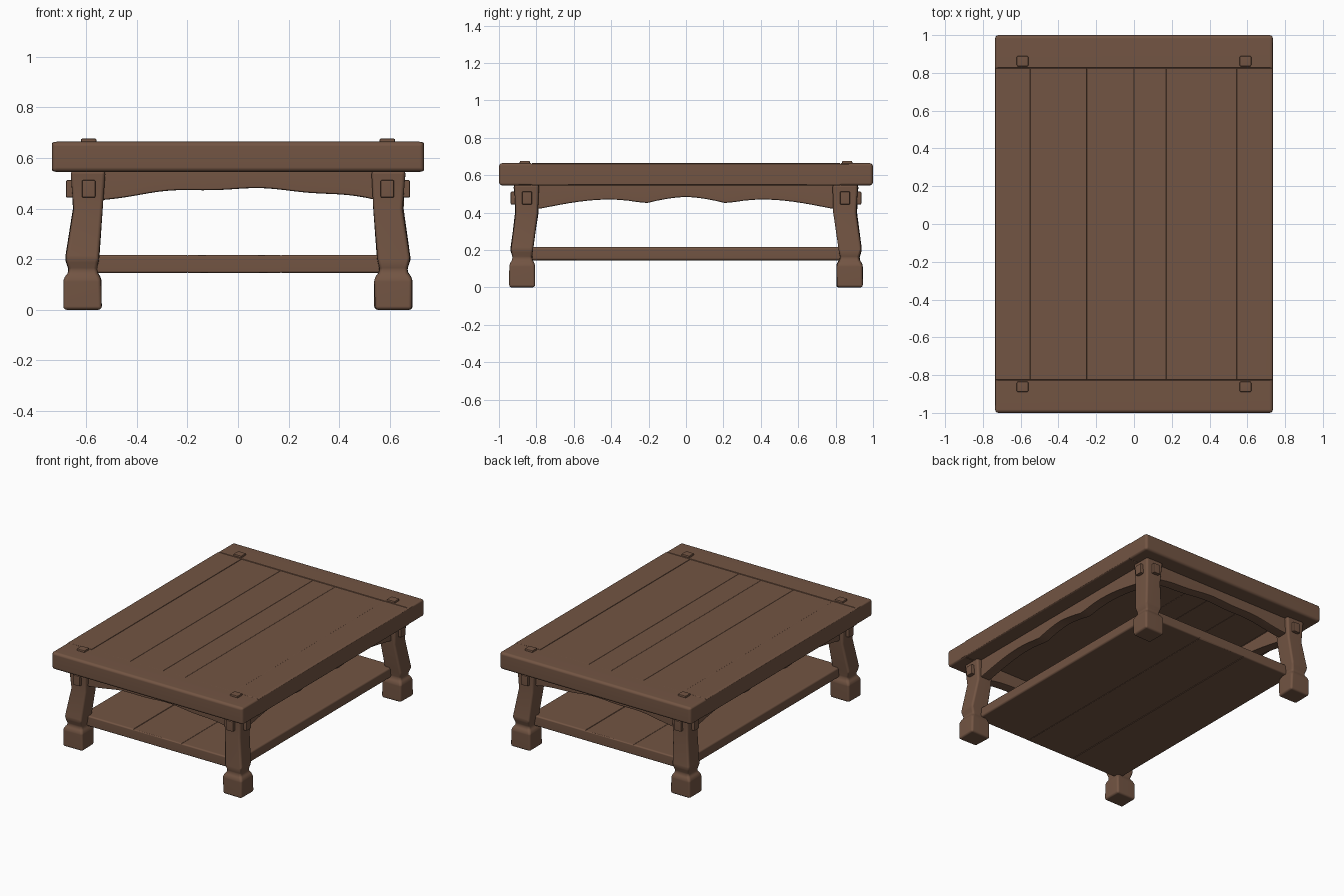
import bpy
import bmesh
import math
import random

random.seed(4)
cube = bpy.data.objects.get("Cube")
if cube:
    bpy.data.objects.remove(cube, do_unlink=True)

wood = bpy.data.materials.new("brown wood")
wood.use_nodes = True
brown = (0.17, 0.09, 0.056, 1)
wood.diffuse_color = brown
shader = wood.node_tree.nodes["Principled BSDF"]
shader.inputs["Base Color"].default_value = brown
shader.inputs["Roughness"].default_value = 0.8


def finish(name, bm, bevel, limit="ANGLE", segments=3):
    """Turn a bmesh into a softly bevelled wooden part."""
    bmesh.ops.recalc_face_normals(bm, faces=bm.faces)
    mesh = bpy.data.meshes.new(name)
    bm.to_mesh(mesh)
    bm.free()
    mesh.materials.append(wood)
    ob = bpy.data.objects.new(name, mesh)
    bpy.context.collection.objects.link(ob)
    bpy.ops.object.select_all(action="DESELECT")
    ob.select_set(True)
    bpy.context.view_layer.objects.active = ob
    mod = ob.modifiers.new("soft edges", "BEVEL")
    mod.width = bevel
    mod.segments = segments
    mod.limit_method = limit
    mod.angle_limit = math.radians(25)
    bpy.ops.object.modifier_apply(modifier=mod.name)
    bpy.ops.object.shade_smooth_by_angle(angle=math.radians(35))
    ob.modifiers.new("flat faces", "WEIGHTED_NORMAL").keep_sharp = True
    return ob


def box(lo, hi):
    bm = bmesh.new()
    bmesh.ops.create_cube(bm, size=1)
    for v in bm.verts:
        v.co = [(a + b) / 2 + c * (b - a) for a, b, c in zip(lo, hi, v.co)]
    bm.normal_update()
    return bm


def board(name, lo, hi, half_x, half_y, bevel, groove):
    """A board in a panel: round on the panel outline, finely grooved at seams."""
    bm = box(lo, hi)
    weight = bm.edges.layers.float.new("bevel_weight_edge")

    def exposed(face):
        c = face.calc_center_median()
        return (abs(face.normal.z) > 0.9 or abs(abs(c.x) - half_x) < 1e-4
                or abs(abs(c.y) - half_y) < 1e-4)

    for e in bm.edges:
        if all(exposed(f) for f in e.link_faces):
            e[weight] = 1
        elif any(abs(f.normal.z) > 0.9 for f in e.link_faces):
            e[weight] = groove / bevel
    return finish(name, bm, bevel, "WEIGHT")


# Table top: two end boards, two side boards and planks between them
W, L, SEAM = 0.735, 1.0, 0.825
z0, z1 = 0.545, 0.664
for s, side in ((-1, "front"), (1, "back")):
    y = sorted((s * SEAM, s * L))
    board(f"top_end_board_{side}", (-W, y[0], z0), (W, y[1], z1), W, L, 0.018, 0.003)
seams = [-W, -0.55, -0.25, 0, 0.17, 0.545, W]
for i, (a, b) in enumerate(zip(seams, seams[1:])):
    drop = 0 if i in (0, len(seams) - 2) else 0.002
    board(f"top_plank_{i + 1}", (a, -SEAM, z0), (b, SEAM, z1 - drop), W, L, 0.018, 0.003)

# Lower shelf planks
SX, SY = 0.6, 0.865
seams = [-SX, -0.2, 0.17, SX]
for i, (a, b) in enumerate(zip(seams, seams[1:])):
    board(f"shelf_plank_{i + 1}", (a, -SY, 0.145), (b, SY, 0.217), SX, SY, 0.012, 0.003)

# Leg sections: height, inner x, outer x, inner y, outer y
SECTIONS = [
    (0.0, 0.54, 0.688, 0.805, 0.943),
    (0.125, 0.54, 0.688, 0.805, 0.943),
    (0.152, 0.56, 0.665, 0.825, 0.925),
    (0.2, 0.55, 0.682, 0.818, 0.938),
    (0.4, 0.537, 0.652, 0.79, 0.912),
    (0.55, 0.525, 0.66, 0.785, 0.92),
]


def leg(name, sx, sy):
    bm = bmesh.new()
    rings = []
    for z, xi, xo, yi, yo in SECTIONS:
        corners = ((xi, yi), (xo, yi), (xo, yo), (xi, yo))
        rings.append([bm.verts.new((sx * x + random.uniform(-0.003, 0.003),
                                    sy * y + random.uniform(-0.003, 0.003), z))
                      for x, y in corners])
    for low, high in zip(rings, rings[1:]):
        for i in range(4):
            j = (i + 1) % 4
            bm.faces.new((low[i], low[j], high[j], high[i]))
    bm.faces.new(rings[0])
    bm.faces.new(rings[-1])
    finish(name, bm, 0.014)


def peg(name, centre, size):
    lo = [c - s / 2 for c, s in zip(centre, size)]
    hi = [c + s / 2 for c, s in zip(centre, size)]
    finish(name, box(lo, hi), 0.007, segments=2)


# Legs with their joint pegs
for sx, xn in ((-1, "right"), (1, "left")):
    for sy, yn in ((-1, "front"), (1, "back")):
        tag = f"{yn}_{xn}"
        leg(f"leg_{tag}", sx, sy)
        peg(f"top_peg_{tag}", (sx * 0.59, sy * 0.862, 0.66), (0.062, 0.055, 0.034))
        peg(f"end_peg_{tag}", (sx * 0.59, sy * 0.91, 0.478), (0.054, 0.055, 0.07))
        peg(f"side_peg_{tag}", (sx * 0.65, sy * 0.85, 0.478), (0.06, 0.054, 0.07))


def end_curve(x):
    return 0.478 - 0.042 * (x / 0.53) ** 2 + 0.004 * math.sin(17 * x)


def side_curve(y):
    cusp = 0.225
    if abs(y) < cusp:
        return 0.484 - 0.037 * (abs(y) / cusp) ** 1.6
    t = min((abs(y) - cusp) / 0.575, 1)
    return 0.447 - 0.03 * t + 0.034 * math.sin(math.pi * t ** 0.8)


def apron(name, half, curve, offset, thick, along_x):
    """A rail with a shaped lower edge, hung under the top."""
    bm = bmesh.new()
    rows = []
    n = 32
    for i in range(n + 1):
        u = -half + 2 * half * i / n
        ring = []
        for d, z in ((-1, 0.55), (1, 0.55), (1, curve(u)), (-1, curve(u))):
            v = offset + d * thick / 2
            ring.append(bm.verts.new((u, v, z) if along_x else (v, u, z)))
        rows.append(ring)
    for a, b in zip(rows, rows[1:]):
        for i in range(4):
            j = (i + 1) % 4
            bm.faces.new((a[i], a[j], b[j], b[i]))
    bm.faces.new(rows[0])
    bm.faces.new(rows[-1])
    finish(name, bm, 0.008, segments=2)


# Shaped aprons between the legs
for s, end, side in ((-1, "front", "right"), (1, "back", "left")):
    apron(f"apron_{end}", 0.57, end_curve, s * 0.85, 0.075, True)
    apron(f"apron_{side}", 0.83, side_curve, s * 0.59, 0.075, False)
